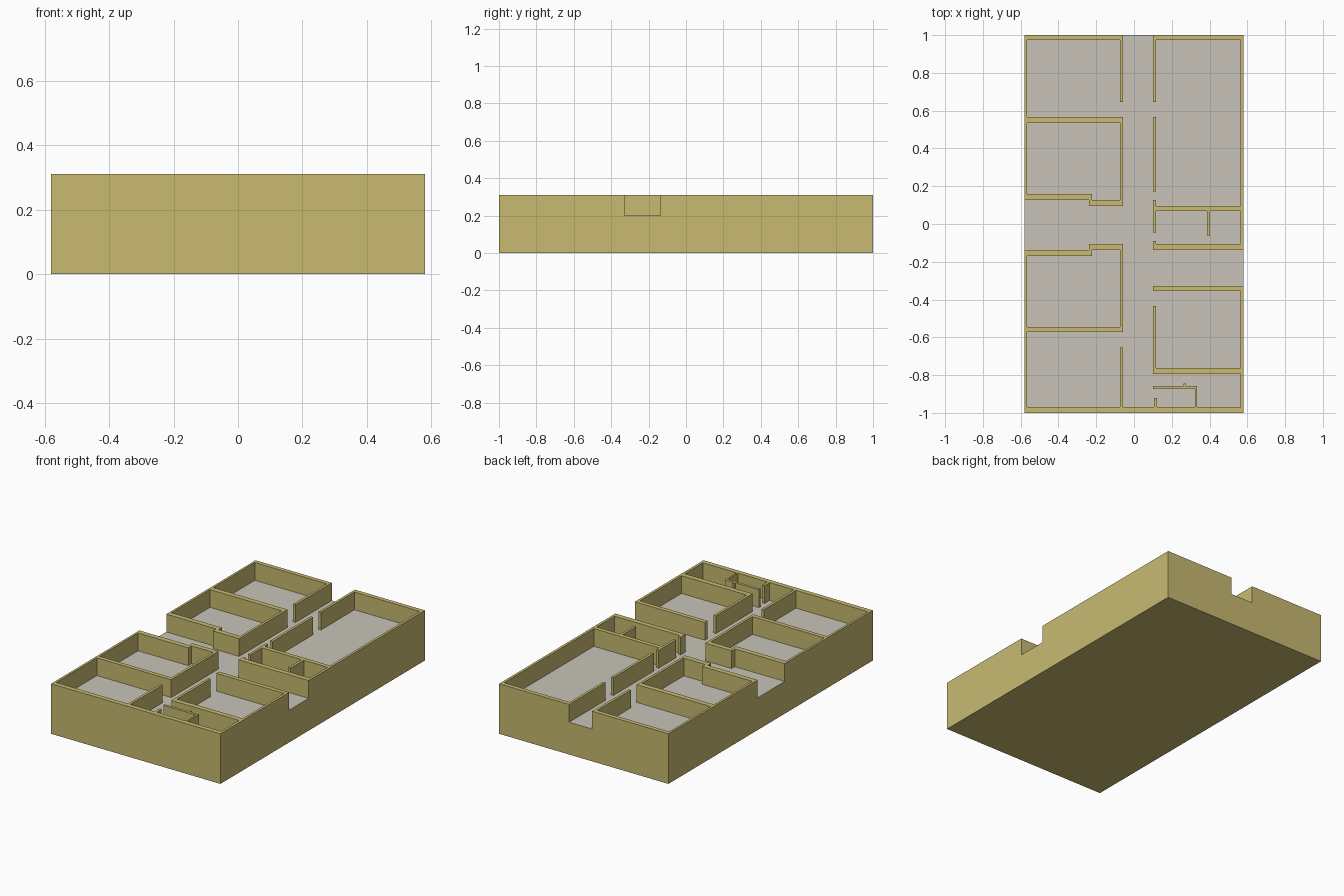
import bpy, bmesh
from math import radians

cube = bpy.data.objects.get("Cube")
if cube:
    bpy.data.objects.remove(cube, do_unlink=True)


def material(name, rgb):
    m = bpy.data.materials.new(name)
    m.use_nodes = True
    m.diffuse_color = (*rgb, 1)
    m.node_tree.nodes["Principled BSDF"].inputs["Base Color"].default_value = (*rgb, 1)
    return m


tan = material("tan_wall", (0.58, 0.49, 0.165))
grey = material("grey_floor", (0.58, 0.55, 0.48))

# Main lines of the plan
W, L = 0.58, 1.0                     # half width and half length
FLOOR, TOP = 0.2, 0.31
HALL_L, HALL_R = -0.058, 0.1         # hallway sides
T = 0.016                            # thin wall
WEST, EAST = -W + 0.014, W - 0.016   # inner faces of outer side walls
NORTH_ENTRY, SOUTH_ENTRY = 0.127, -0.137

walls = []


def wall(x0, x1, y0, y1):
    walls.append((x0, x1, y0, y1))


def left_hall(y0, y1):
    wall(HALL_L - T, HALL_L, y0, y1)


def right_hall(y0, y1):
    wall(HALL_R, HALL_R + T, y0, y1)


# Outer walls, broken by the hallway and the two side entries
wall(-W, WEST, NORTH_ENTRY, L)
wall(-W, WEST, -L, SOUTH_ENTRY)
wall(EAST, W, SOUTH_ENTRY, L)
wall(EAST, W, -L, -0.328)
wall(-W, W, -L, -0.97)
wall(-W, HALL_L, 0.973, L)
wall(HALL_R, W, 0.973, L)

# Left rooms
left_hall(0.645, L)
left_hall(0.095, 0.567)
left_hall(-0.571, -0.106)
left_hall(-L, -0.655)
wall(-W, HALL_L, 0.535, 0.567)
wall(-W, HALL_L, -0.571, -0.545)

# Stepped walls on both sides of the left entry
wall(-W, -0.222, NORTH_ENTRY, 0.159)
wall(-0.238, HALL_L, 0.095, NORTH_ENTRY)
wall(-W, -0.222, -0.169, SOUTH_ENTRY)
wall(-0.238, HALL_L, SOUTH_ENTRY, -0.106)

# Right rooms
right_hall(0.645, L)
right_hall(0.172, 0.567)
right_hall(-0.045, NORTH_ENTRY)
right_hall(SOUTH_ENTRY, -0.09)
right_hall(-0.794, -0.434)
wall(HALL_R, W, 0.069, 0.095)
wall(HALL_R, W, SOUTH_ENTRY, -0.106)
wall(HALL_R, W, -0.355, -0.328)
wall(HALL_R, W, -0.794, -0.762)
wall(0.386, 0.402, -0.06, 0.069)

# Closet in the front right room
wall(HALL_R, 0.333, -0.873, -0.857)
wall(0.323, 0.333, -L, -0.857)
wall(0.106, 0.122, -L, -0.92)
wall(0.262, 0.275, -0.857, -0.844)

# Merge slab and walls into one clean shell over a grid of all wall lines
xs = sorted({-W, W} | {x for w in walls for x in w[:2]})
ys = sorted({-L, L} | {y for w in walls for y in w[2:]})
zs = [0, FLOOR, TOP]
lines = (xs, ys, zs)


def is_wall(i, j):
    cx, cy = (xs[i] + xs[i + 1]) / 2, (ys[j] + ys[j + 1]) / 2
    return any(a < cx < b and c < cy < d for a, b, c, d in walls)


cells = set()
for i in range(len(xs) - 1):
    for j in range(len(ys) - 1):
        cells.add((i, j, 0))
        if is_wall(i, j):
            cells.add((i, j, 1))

bm = bmesh.new()
corners = {}


def corner(key):
    if key not in corners:
        corners[key] = bm.verts.new([lines[a][key[a]] for a in range(3)])
    return corners[key]


for cell in cells:
    for axis in range(3):
        for side in (0, 1):
            beside = list(cell)
            beside[axis] += 2 * side - 1
            if tuple(beside) in cells:
                continue
            u, v = (axis + 1) % 3, (axis + 2) % 3
            ring = []
            for du, dv in ((0, 0), (1, 0), (1, 1), (0, 1)):
                key = list(cell)
                key[axis] += side
                key[u] += du
                key[v] += dv
                ring.append(corner(tuple(key)))
            face = bm.faces.new(ring if side else ring[::-1])
            # Floor is the upward face of the slab
            face.material_index = int(axis == 2 and side == 1 and cell[2] == 0)

bmesh.ops.dissolve_limit(bm, angle_limit=radians(1), verts=bm.verts[:],
                         edges=bm.edges[:], delimit={'MATERIAL'})
bmesh.ops.triangulate(bm, faces=[f for f in bm.faces if len(f.verts) > 4])
mesh = bpy.data.meshes.new("floor_plan_shell")
bm.to_mesh(mesh)
bm.free()
mesh.materials.append(tan)
mesh.materials.append(grey)
shell = bpy.data.objects.new("floor_plan_shell", mesh)
bpy.context.collection.objects.link(shell)
